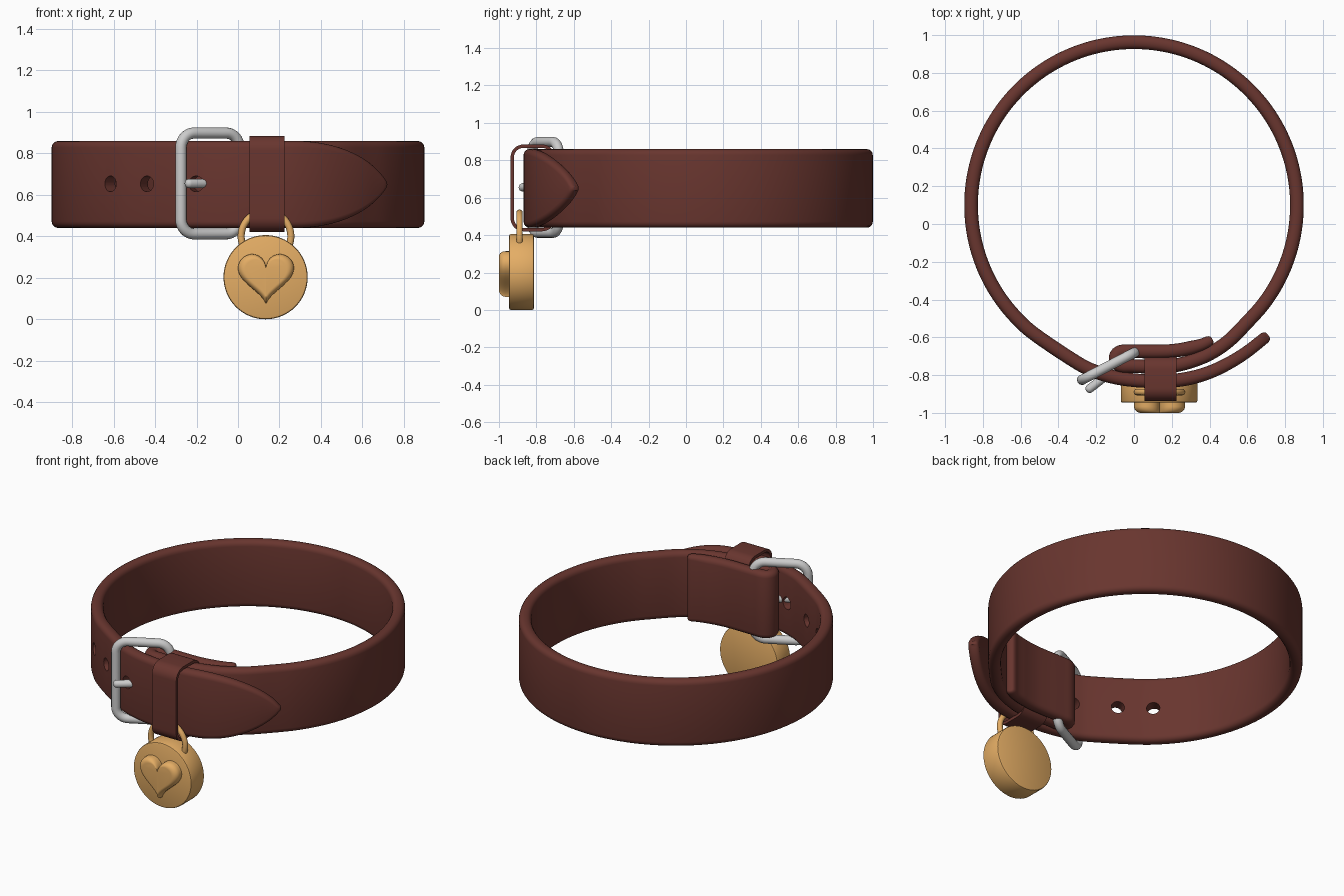
import bpy, bmesh
from math import sin, cos, pi, radians, sqrt
from mathutils import Vector as V

if "Cube" in bpy.data.objects:
    bpy.data.objects.remove(bpy.data.objects["Cube"])

MID = 0.65  # strap centre height


def material(name, rgb):
    m = bpy.data.materials.new(name)
    m.diffuse_color = (*rgb, 1)
    m.use_nodes = True
    m.node_tree.nodes["Principled BSDF"].inputs["Base Color"].default_value = m.diffuse_color
    return m


leather = material("leather", (0.14, 0.036, 0.028))
gold = material("gold", (0.78, 0.42, 0.13))


def smooth(ob, angle=35):
    bpy.ops.object.select_all(action='DESELECT')
    ob.select_set(True)
    bpy.context.view_layer.objects.active = ob
    bpy.ops.object.shade_smooth_by_angle(angle=radians(angle))


def loft(name, rings, mat=None, closed=False):
    """Skin equal-sized closed rings; cap the ends unless the loft is closed."""
    bm = bmesh.new()
    vs = [[bm.verts.new(p) for p in r] for r in rings]
    n, m = len(rings), len(rings[0])
    for i in range(n if closed else n - 1):
        a, b = vs[i], vs[(i + 1) % n]
        for j in range(m):
            k = (j + 1) % m
            bm.faces.new((a[j], a[k], b[k], b[j]))
    if not closed:
        bm.faces.new(vs[0])
        bm.faces.new(vs[-1])
    bmesh.ops.recalc_face_normals(bm, faces=bm.faces)
    me = bpy.data.meshes.new(name)
    bm.to_mesh(me)
    bm.free()
    ob = bpy.data.objects.new(name, me)
    bpy.context.collection.objects.link(ob)
    if mat:
        me.materials.append(mat)
    smooth(ob)
    return ob


def sweep(name, path, axis, section, mat=None, closed=False):
    """Sweep section(i) = [(across, along axis)] over a path lying square to axis."""
    n, rings = len(path), []
    for i, p in enumerate(path):
        a = path[i - 1] if closed or i else p
        b = path[(i + 1) % n] if closed or i < n - 1 else p
        side = (b - a).normalized().cross(axis)
        rings.append([p + side * u + axis * w for u, w in section(i)])
    return loft(name, rings, mat, closed)


def circle(r, n=14):
    return [(r * cos(2 * pi * k / n), r * sin(2 * pi * k / n)) for k in range(n)]


def rounded_rect(w, h, r, seg=5):
    """Outline points of a rectangle with half sizes w, h and corner radius r."""
    pts = []
    for q, (sx, sy) in enumerate(((1, 1), (-1, 1), (-1, -1), (1, -1))):
        for k in range(seg + 1):
            a = pi / 2 * (q + k / seg)
            pts.append((sx * (w - r) + r * cos(a), sy * (h - r) + r * sin(a)))
    return pts


def spline(pts, steps=10):
    out = []
    for i in range(len(pts) - 1):
        p0, p1, p2 = pts[max(i - 1, 0)], pts[i], pts[i + 1]
        p3 = pts[min(i + 2, len(pts) - 1)]
        for k in range(steps):
            t = k / steps
            out.append(p1 + (p2 - p0) * (t / 2) + (p0 * 2 - p1 * 5 + p2 * 4 - p3) * (t * t / 2)
                       + (p1 * 3 - p0 - p2 * 3 + p3) * (t ** 3 / 2))
    return out + [pts[-1]]


# Strap centreline: inner fold, turn round the buckle bar, main ring, outer tail
ctrl = [(0.415, -0.61), (0.36, -0.638), (0.28, -0.66), (0.2, -0.672), (0.12, -0.675),
        (0.04, -0.6745), (-0.02, -0.6745)]
ctrl += [(-0.06 + 0.0385 * cos(radians(a)), -0.713 + 0.0385 * sin(radians(a)))
         for a in range(90, 271, 45)]
ctrl += [(-0.02, -0.7515), (0.04, -0.754), (0.12, -0.757), (0.2, -0.752), (0.3, -0.728),
         (0.4, -0.687), (0.5, -0.62)]
ctrl += [(0.8625 * cos(radians(a)), 0.1 + 0.8625 * sin(radians(a))) for a in range(-46, 240, 9)]
ctrl += [(-0.3, -0.735), (-0.2, -0.783), (-0.1, -0.812), (0, -0.827), (0.1, -0.832),
         (0.2, -0.83), (0.3, -0.815), (0.4, -0.785), (0.5, -0.738), (0.6, -0.675), (0.71, -0.588)]
dense = spline([V((x, y, MID)) for x, y in ctrl])

# Even spacing, with extra stations for the rounded ends
cum = [0]
for a, b in zip(dense, dense[1:]):
    cum.append(cum[-1] + (b - a).length)
total = cum[-1]
ends = (0, 0.002, 0.006)
dist = sorted([*ends, *(total - e for e in ends),
               *(0.012 + (total - 0.024) * i / 560 for i in range(561))])
path, j = [], 0
for d in dist:
    while j < len(cum) - 2 and cum[j + 1] < d:
        j += 1
    path.append(dense[j].lerp(dense[j + 1], (d - cum[j]) / (cum[j + 1] - cum[j])))


def strap_section(i):
    d, e = dist[i], total - dist[i]
    t, h = 0.0362, 0.21
    if d < 0.12:                       # fold end gets thinner
        t *= 0.75 + 0.25 * d / 0.12
    if e < 0.5:                        # pointed tail
        h = max(0.012, 0.21 * max(0, 1 - (1 - e / 0.5) ** 2) ** 0.72)
        t *= 0.85 + 0.15 * e / 0.5
    near = min(d, e, 0.025) / 0.025
    round_end = 0.3 + 0.7 * sqrt(1 - (1 - near) ** 2)
    t *= round_end
    if d < 0.025:
        h -= 0.02 * (1 - round_end)
    return rounded_rect(t, h, 0.88 * min(t, h), 4)


strap = sweep("strap", path, V((0, 0, 1)), strap_section, leather)

# Punched holes
for x, y, ang in ((-0.59, -0.529, 43.2), (-0.42, -0.654, 29.1), (-0.19, -0.787, 20)):
    out = V((-sin(radians(ang)), -cos(radians(ang)), 0))
    bpy.ops.mesh.primitive_cylinder_add(vertices=32, radius=0.038, depth=0.13,
                                        location=(x, y, MID + 0.003),
                                        rotation=out.to_track_quat('Z', 'Y').to_euler())
    cutter = bpy.context.object
    cutter.hide_render = True
    mod = strap.modifiers.new("hole", 'BOOLEAN')
    mod.operation, mod.solver, mod.object = 'DIFFERENCE', 'EXACT', cutter
    bpy.context.view_layer.objects.active = strap
    bpy.ops.object.modifier_apply(modifier=mod.name)
    bpy.data.objects.remove(cutter)
smooth(strap)

# Buckle frame, tilted so its inner bar sits in the fold
tilt = radians(27.5)
along, across = V((cos(tilt), sin(tilt), 0)), V((-sin(tilt), cos(tilt), 0))
frame = [V((-0.135, -0.752, 0.655)) + along * u + V((0, 0, w))
         for u, w in rounded_rect(0.158, 0.243, 0.07, 8)]
sweep("buckle_frame", frame, across, lambda i: circle(0.027), closed=True)

# Buckle pin with rounded tips
a, b = V((0.0, -0.69, 0.655)), V((-0.252, -0.885, 0.655))
stops = [(0, 0.3), (0.02, 0.75), (0.06, 1), (0.94, 1), (0.97, 0.85), (0.99, 0.55), (1, 0.2)]
sweep("buckle_pin", [a.lerp(b, t) for t, s in stops], V((0, 0, 1)),
      lambda i: circle(0.023 * stops[i][1]))

# Keeper loop
band = [V((0.14, -0.819 + u, 0.6525 + w)) for u, w in rounded_rect(0.11, 0.223, 0.06, 8)]
sweep("keeper_loop", band, V((1, 0, 0)),
      lambda i: [(-0.009, -0.085), (0.009, -0.085), (0.009, 0.085), (-0.009, 0.085)],
      leather, closed=True)

# Tag ring, passing behind the keeper
hoop = [V((0.135 + u, -0.89, 0.4 + w)) for u, w in circle(0.12, 48)]
sweep("tag_ring", hoop, V((0, 1, 0)), lambda i: circle(0.017, 12), gold, closed=True)


def stack(name, centre, outline, layers):
    """Loft scaled copies of an x/z outline through (scale, y) layers."""
    loft(name, [[(centre[0] + s * u, y, centre[1] + s * w) for u, w in outline]
                for s, y in layers], gold)


# Round tag
stack("tag_disc", (0.133, 0.203), circle(0.203, 64),
      [(0.95, -0.813), (0.985, -0.816), (1, -0.824), (1, -0.935), (0.985, -0.943), (0.95, -0.946)])

# Raised heart with a soft edge
k = 0.27 / 32
angles = [2 * pi * i / 72 for i in range(72)]
heart = [(k * 16 * sin(t) ** 3,
          k * (13 * cos(t) - 5 * cos(2 * t) - 2 * cos(3 * t) - cos(4 * t))) for t in angles]
edge = [(0.74 + 0.26 * cos(a), -0.965 - 0.035 * sin(a))
        for a in (pi / 2 * i / 7 for i in range(8))]
stack("tag_heart", (0.135, 0.2135), heart, [(1, -0.93)] + edge)
